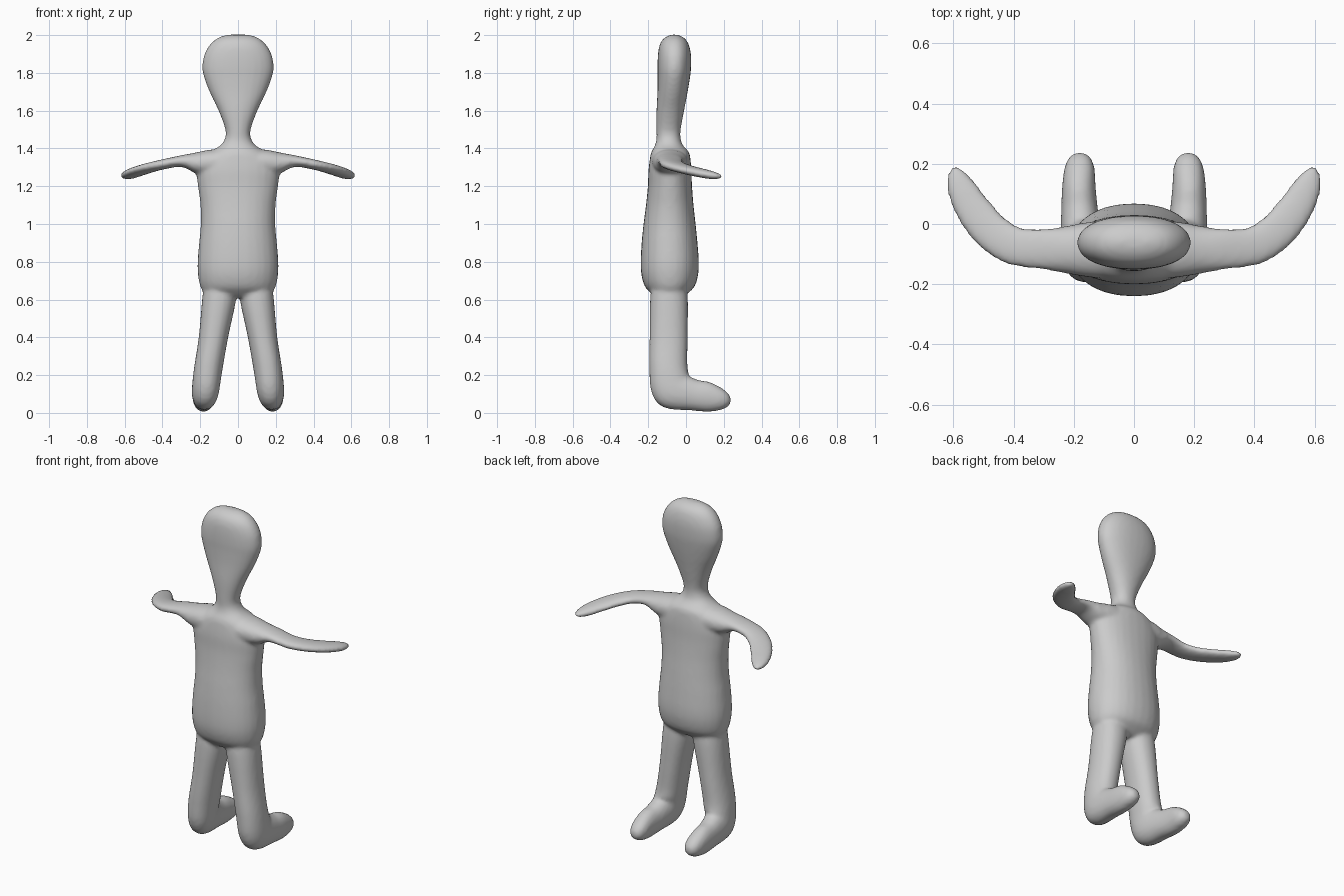
import bpy, bmesh
from math import sin, cos, pi, radians
from mathutils import Vector

SIDES, STEPS = 28, 5


def spline(a, b, c, d, t):
    return 0.5 * (2*b + (c - a)*t + (2*a - 5*b + 4*c - d)*t*t + (3*b - a - 3*c + d)*t**3)


def smooth_stations(st):
    p = [st[0]] + st + [st[-1]]
    out = []
    for i in range(1, len(p) - 2):
        for k in range(STEPS):
            out.append([spline(*q, k / STEPS) for q in zip(*p[i-1:i+3])])
    return out + [list(st[-1])]


def power(c, e):
    return (abs(c) ** e) * (1 if c >= 0 else -1)


def loft(bm, stations, axes, side=1):
    """Skin rounded sections; station = x, y, z, turn angle, radius u, radius v."""
    rings = []
    for x, y, z, ang, ru, rv in smooth_stations(stations):
        u, v = axes(radians(ang))
        ring = []
        for i in range(SIDES):
            a = 2 * pi * i / SIDES
            p = Vector((x, y, z)) + u * ru * power(cos(a), .92) + v * rv * power(sin(a), .92)
            ring.append(bm.verts.new((p.x * side, p.y, p.z)))
        rings.append(ring)
    for r, s in zip(rings, rings[1:]):
        for i in range(SIDES):
            j = (i + 1) % SIDES
            bm.faces.new((r[i], r[j], s[j], s[i]))
    bm.faces.new(rings[0])
    bm.faces.new(rings[-1])


def upright(a):
    return Vector((1, 0, 0)), Vector((0, cos(a), sin(a)))


def sideways(a):
    return Vector((-sin(a), cos(a), 0)), Vector((0, 0, 1))


# torso, neck and head: z, y centre, half width, half depth
trunk = [(.612, -.09, .14, .07), (.635, -.088, .178, .10), (.67, -.086, .20, .132),
         (.73, -.086, .212, .150), (.80, -.086, .214, .154), (.90, -.087, .206, .148),
         (1.0, -.087, .197, .138), (1.1, -.086, .199, .126), (1.2, -.085, .212, .117),
         (1.28, -.085, .22, .114), (1.34, -.084, .20, .108), (1.38, -.084, .15, .10),
         (1.415, -.09, .095, .075), (1.45, -.092, .07, .064), (1.50, -.092, .067, .064),
         (1.60, -.083, .103, .073), (1.70, -.071, .151, .080), (1.78, -.064, .181, .086),
         (1.83, -.062, .189, .089), (1.89, -.061, .181, .088), (1.94, -.062, .156, .080),
         (1.975, -.062, .122, .063), (1.996, -.062, .08, .035), (2.002, -.062, .05, .015)]
trunk = [(0, y, z, 0, w, d) for z, y, w, d in trunk]

# leg turning into the foot
leg = [(.093, -.09, .70, 0, .085, .085), (.10, -.09, .60, 0, .090, .10),
       (.13, -.092, .40, 0, .078, .101), (.158, -.092, .23, 0, .076, .102),
       (.172, -.070, .125, 45, .072, .110), (.180, .035, .096, 78, .062, .084),
       (.183, .12, .085, 88, .056, .079), (.181, .185, .077, 95, .050, .060),
       (.180, .222, .074, 98, .035, .036), (.180, .237, .073, 98, .012, .012)]

# arm sweeping out and back
arm = [(.05, -.085, 1.33, 0, .10, .07), (.15, -.085, 1.325, 0, .092, .068),
       (.22, -.085, 1.323, 2, .080, .056), (.30, -.083, 1.333, 5, .068, .031),
       (.40, -.072, 1.315, 20, .065, .027), (.475, -.023, 1.296, 43, .064, .026),
       (.535, .050, 1.277, 57, .060, .025), (.573, .120, 1.262, 65, .049, .023),
       (.592, .168, 1.254, 70, .030, .016), (.599, .190, 1.251, 70, .009, .006)]

bm = bmesh.new()
loft(bm, trunk, upright)
for side in (1, -1):
    loft(bm, leg, upright, side)
    loft(bm, arm, sideways, side)
bmesh.ops.recalc_face_normals(bm, faces=bm.faces[:])
mesh = bpy.data.meshes.new("figure_body")
bm.to_mesh(mesh)
bm.free()
body = bpy.data.objects.new("figure_body", mesh)
bpy.context.collection.objects.link(body)

# fuse the parts into one skin and soften the joints
fuse = body.modifiers.new("fuse", 'REMESH')
fuse.mode = 'VOXEL'
fuse.voxel_size = 0.011
fuse.use_smooth_shade = True
soft = body.modifiers.new("soften", 'SMOOTH')
soft.factor = 0.5
soft.iterations = 6
